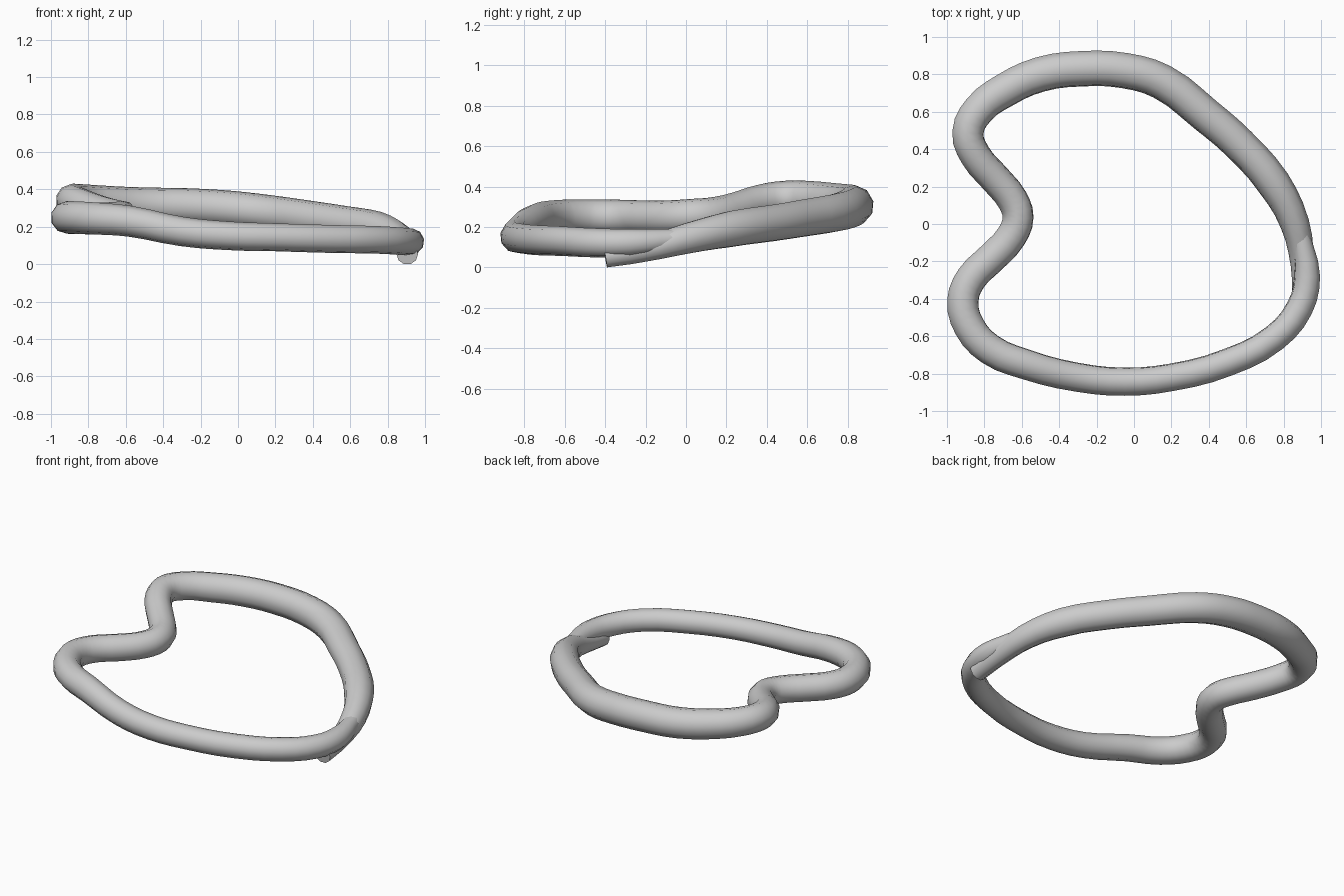
import bpy

# Centre line of the ring: x, y, z, radius (thick end, round the loop, to thin end)
PATH = [
    (0.905, -0.40, 0.055, 0.058), (0.90, -0.22, 0.085, 0.062),
    (0.86, 0.0, 0.142, 0.078), (0.745, 0.22, 0.19, 0.092),
    (0.56, 0.43, 0.22, 0.093), (0.38, 0.585, 0.245, 0.095),
    (0.15, 0.76, 0.275, 0.097), (-0.05, 0.82, 0.297, 0.097),
    (-0.28, 0.83, 0.31, 0.097), (-0.50, 0.80, 0.315, 0.096),
    (-0.69, 0.715, 0.325, 0.094), (-0.83, 0.61, 0.338, 0.09),
    (-0.888, 0.49, 0.342, 0.087), (-0.85, 0.37, 0.325, 0.085),
    (-0.74, 0.24, 0.285, 0.085), (-0.65, 0.13, 0.262, 0.085),
    (-0.62, 0.035, 0.255, 0.085), (-0.655, -0.065, 0.248, 0.085),
    (-0.76, -0.18, 0.245, 0.086), (-0.87, -0.29, 0.248, 0.086),
    (-0.915, -0.41, 0.25, 0.087), (-0.88, -0.55, 0.25, 0.087),
    (-0.77, -0.67, 0.245, 0.086), (-0.58, -0.75, 0.23, 0.083),
    (-0.30, -0.82, 0.175, 0.079), (-0.05, -0.843, 0.152, 0.077),
    (0.20, -0.82, 0.144, 0.075), (0.50, -0.74, 0.135, 0.075),
    (0.75, -0.61, 0.13, 0.074), (0.885, -0.45, 0.122, 0.073),
    (0.926, -0.28, 0.122, 0.070), (0.89, -0.06, 0.14, 0.052),
]

curve = bpy.data.curves.new("bent_ring", "CURVE")
curve.dimensions = "3D"
curve.bevel_depth = 1.0
curve.bevel_resolution = 3
curve.resolution_u = 3
curve.use_fill_caps = True
curve.use_radius = True
spline = curve.splines.new("BEZIER")
spline.bezier_points.add(len(PATH) - 1)
for p, (x, y, z, r) in zip(spline.bezier_points, PATH):
    p.co = (x, y, z)
    p.radius = r
    p.handle_left_type = p.handle_right_type = "AUTO"

# Turn the tube into a smooth mesh with sharp end caps
ring = bpy.data.objects.new("bent_ring", curve)
bpy.context.collection.objects.link(ring)
bpy.context.view_layer.objects.active = ring
ring.select_set(True)
bpy.ops.object.convert(target="MESH")
bpy.ops.object.shade_smooth_by_angle(angle=1.05)

# Rest the lowest point on z = 0
low = min(v.co.z for v in ring.data.vertices)
for v in ring.data.vertices:
    v.co.z -= low
